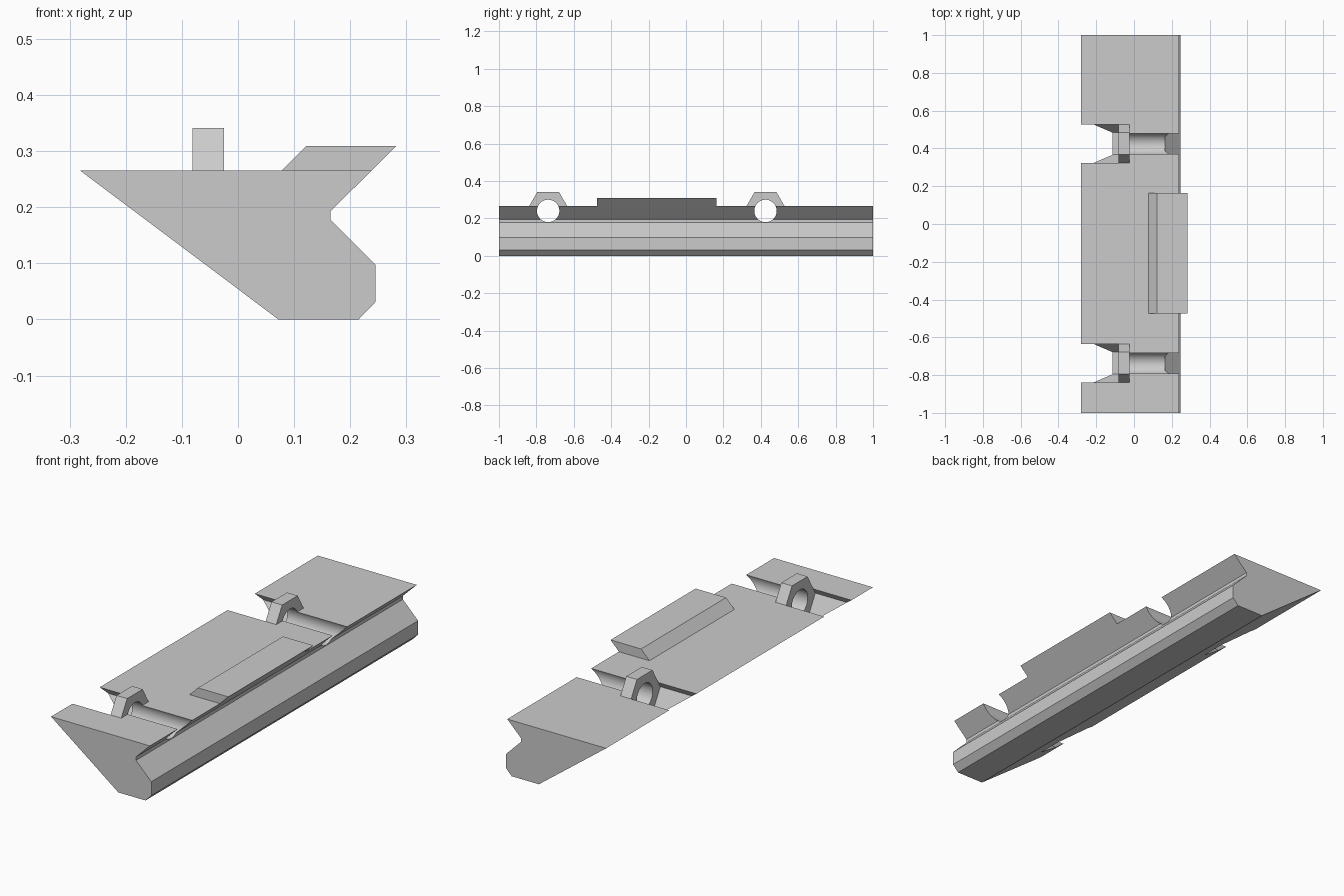
import bpy, bmesh, math
from mathutils import Vector

if "Cube" in bpy.data.objects:
    bpy.data.objects.remove(bpy.data.objects["Cube"], do_unlink=True)

grey = bpy.data.materials.new("plain grey")
grey.use_nodes = True
colour = (0.6, 0.6, 0.6, 1)
grey.diffuse_color = colour
grey.node_tree.nodes["Principled BSDF"].inputs["Base Color"].default_value = colour


def prism(name, points, sweep):
    """Sweep a closed outline of 3D points along a vector."""
    bm = bmesh.new()
    face = bm.faces.new([bm.verts.new(p) for p in points])
    ext = bmesh.ops.extrude_face_region(bm, geom=[face])
    verts = [g for g in ext["geom"] if isinstance(g, bmesh.types.BMVert)]
    bmesh.ops.translate(bm, verts=verts, vec=Vector(sweep))
    bmesh.ops.recalc_face_normals(bm, faces=bm.faces)
    mesh = bpy.data.meshes.new(name)
    bm.to_mesh(mesh)
    bm.free()
    mesh.materials.append(grey)
    obj = bpy.data.objects.new(name, mesh)
    bpy.context.collection.objects.link(obj)
    return obj


def along_y(name, outline, y0, y1):
    return prism(name, [(x, y0, z) for x, z in outline], (0, y1 - y0, 0))


def along_x(name, sides, radius, y, x0, x1):
    ring = [2 * math.pi * i / sides for i in range(sides)]
    points = [(x0, y + radius * math.cos(a), AXIS_Z + radius * math.sin(a)) for a in ring]
    return prism(name, points, (x1 - x0, 0, 0))


def cut(target, cutter):
    mod = target.modifiers.new("cut", "BOOLEAN")
    mod.operation = "DIFFERENCE"
    mod.solver = "EXACT"
    mod.object = cutter
    bpy.context.view_layer.objects.active = target
    bpy.ops.object.modifier_apply(modifier=mod.name)


AXIS_Z = 0.24
NUT_RADIUS = 0.1166
NUT_X = (-0.081, -0.025)

# Dovetail clamp bar
body = along_y("clamp_bar", [(-0.281, 0.265), (0.238, 0.265), (0.165, 0.193),
                             (0.165, 0.177), (0.245, 0.097), (0.245, 0.031),
                             (0.215, 0), (0.072, 0)], -1, 1)

# Raised lip on top
along_y("top_lip", [(0.078, 0.265), (0.122, 0.309), (0.282, 0.309), (0.238, 0.265)],
        -0.475, 0.163)

# Hex pockets, nuts and bolt bores
cutters = []
smooth = [body]
for label, y in (("front", -0.737), ("back", 0.425)):
    pocket = along_x(label + "_pocket_cutter", 6, NUT_RADIUS, y, -0.5, NUT_X[1])
    bore = along_x(label + "_bore_cutter", 48, 0.06, y, -0.6, 0.6)
    nut = along_x(label + "_nut", 6, NUT_RADIUS, y, *NUT_X)
    cut(body, pocket)
    cut(body, bore)
    cut(nut, bore)
    cutters += [pocket, bore]
    smooth.append(nut)

for cutter in cutters:
    bpy.data.objects.remove(cutter, do_unlink=True)

# Smooth bores, sharp edges elsewhere
for obj in smooth:
    bpy.ops.object.select_all(action="DESELECT")
    obj.select_set(True)
    bpy.context.view_layer.objects.active = obj
    bpy.ops.object.shade_smooth_by_angle(angle=math.radians(25))
